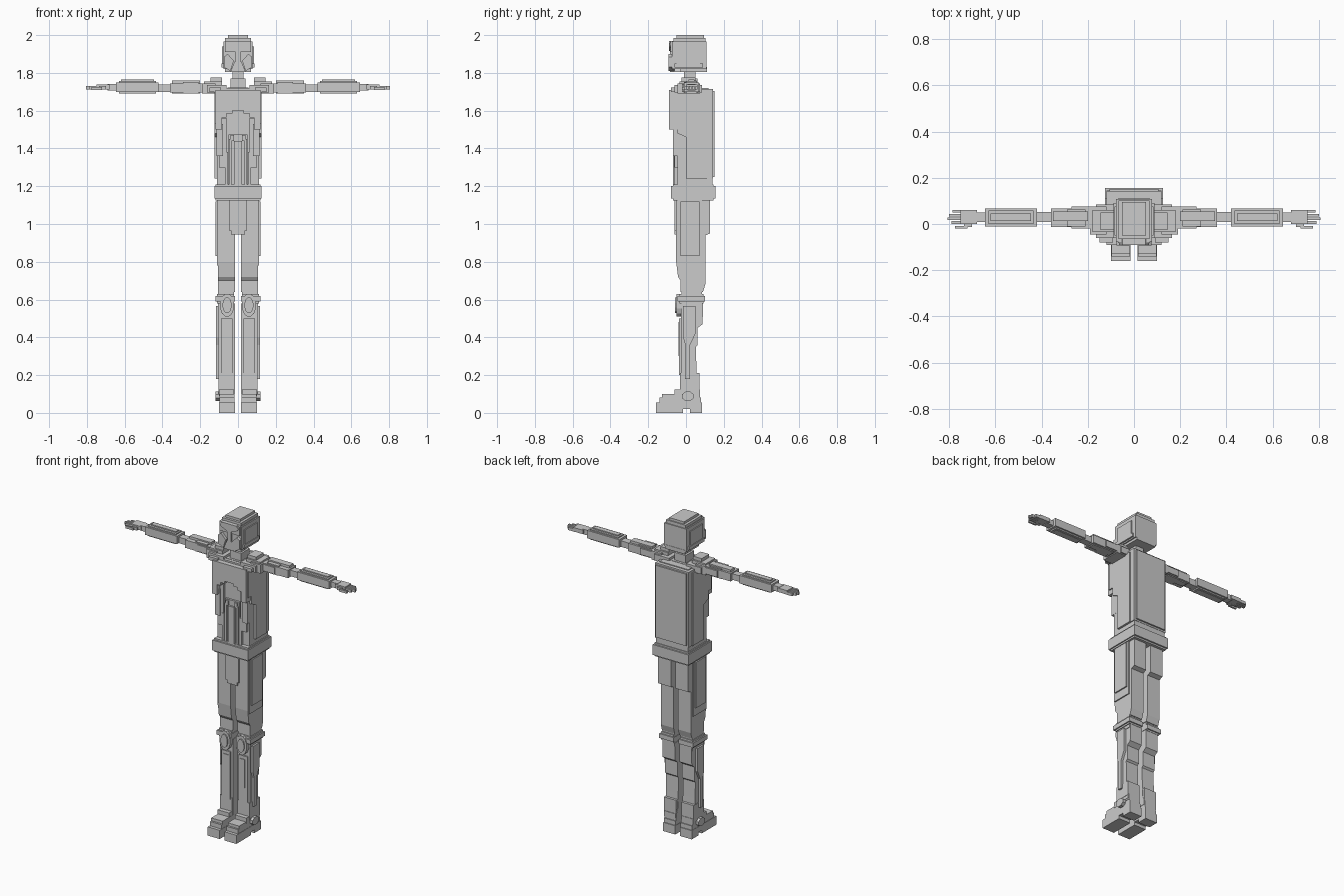
import bpy, bmesh, math
from mathutils import Matrix, Vector

grey = bpy.data.materials.new("light_grey")
grey.diffuse_color = (0.6, 0.6, 0.6, 1)


def finish(name, bm):
    bmesh.ops.recalc_face_normals(bm, faces=bm.faces)
    me = bpy.data.meshes.new(name)
    bm.to_mesh(me)
    bm.free()
    me.materials.append(grey)
    ob = bpy.data.objects.new(name, me)
    bpy.context.collection.objects.link(ob)
    return ob


def mirror(ob):
    m = ob.modifiers.new("mirror", 'MIRROR')
    m.use_axis[0] = True
    m.use_mirror_merge = False


def boxes(name, items, both=False):
    """Blocks given as (x0, x1, y0, y1, z0, z1); both adds the other side."""
    bm = bmesh.new()
    for x0, x1, y0, y1, z0, z1 in items:
        c = Vector((x0 + x1, y0 + y1, z0 + z1)) / 2
        s = Matrix.Diagonal((x1 - x0, y1 - y0, z1 - z0, 1))
        bmesh.ops.create_cube(bm, size=1, matrix=Matrix.Translation(c) @ s)
    ob = finish(name, bm)
    if both:
        mirror(ob)
    return ob


def prism(name, pts, axis, a, b, both=False):
    """Extrude an outline: (y, z) along x, or (x, z) along y."""
    bm = bmesh.new()
    put = (lambda p, t: (t, p[0], p[1])) if axis == 'x' else (lambda p, t: (p[0], t, p[1]))
    f = bm.faces.new([bm.verts.new(put(p, a)) for p in pts])
    ext = bmesh.ops.extrude_face_region(bm, geom=[f])
    d = Vector(put((0, 0), b - a))
    bmesh.ops.translate(bm, vec=d, verts=[v for v in ext['geom'] if isinstance(v, bmesh.types.BMVert)])
    ob = finish(name, bm)
    if both:
        mirror(ob)
    return ob


def oval(cu, cv, ru, rv, n=12):
    return [(cu + ru * math.cos(math.tau * (i + .5) / n), cv + rv * math.sin(math.tau * (i + .5) / n))
            for i in range(n)]


# helmet: stepped dome, flared rim, side panels
boxes("helmet", [
    (-.078, .078, -.075, .108, 1.82, 1.965),
    (-.068, .068, -.065, .102, 1.96, 1.985),
    (-.052, .052, -.05, .095, 1.98, 2.0),
    (-.07, .07, -.083, .10, 1.91, 1.968),
    (-.07, .07, -.03, .11, 1.805, 1.83)])
boxes("helmet_side_panel", [(.07, .084, -.05, .075, 1.83, 1.94),
                            (.07, .088, -.06, .09, 1.828, 1.85)], True)
# face: brow, cheeks, nose ridge and mouth guard
prism("cheek", [(.04, 1.81), (.075, 1.83), (.075, 1.885), (.055, 1.90), (.022, 1.865)], 'y', -.092, -.06, True)
prism("brow", [(0, 1.915), (.02, 1.925), (.055, 1.94), (.065, 1.955), (.05, 1.97), (0, 1.97)], 'y', -.09, -.06, True)
boxes("nose_ridge", [(-.012, .012, -.086, -.06, 1.86, 1.93)])
prism("mouth_guard", [(-.04, 1.805), (.04, 1.805), (.018, 1.86), (-.018, 1.86)], 'y', -.086, -.03)

# neck
boxes("neck", [(-.04, .04, -.025, .06, 1.70, 1.77), (-.028, .028, -.01, .05, 1.76, 1.82),
               (-.055, .055, -.04, .075, 1.70, 1.722)])

# torso
boxes("torso", [(-.112, .112, -.045, .14, 1.18, 1.705), (-.10, .10, -.06, .12, 1.69, 1.72)])
boxes("back_plate", [(-.118, .118, .05, .142, 1.24, 1.715), (-.106, .106, .10, .152, 1.25, 1.705)])
prism("chest_plate", [(0, 1.60), (.03, 1.60), (.03, 1.585), (.06, 1.585), (.06, 1.565), (.085, 1.565),
                      (.085, 1.50), (.118, 1.50), (.118, 1.71), (0, 1.71)], 'y', -.09, 0, True)
prism("torso_side", [(-.075, 1.70), (-.075, 1.53), (-.045, 1.53), (-.045, 1.48), (0, 1.46), (0, 1.24),
                     (.11, 1.24), (.11, 1.70)], 'x', .10, .125, True)
boxes("ribs", [(.06, .10, -.06, 0, 1.30, 1.56), (.08, .113, -.068, 0, 1.36, 1.53)], True)
boxes("abdomen", [(-.05, .05, -.058, 0, 1.19, 1.475), (-.022, .022, -.07, 0, 1.19, 1.44)])
boxes("abdomen_strip", [(.034, .048, -.068, 0, 1.19, 1.45), (.022, .04, -.068, 0, 1.44, 1.47),
                        (.052, .068, -.064, 0, 1.19, 1.38)], True)

# belt and loin cloth
boxes("belt", [(-.125, .125, -.08, .155, 1.135, 1.20), (-.118, .118, -.07, .145, 1.125, 1.21)])
boxes("loin_cloth", [(-.047, .047, -.06, -.02, .965, 1.14), (-.036, .036, -.06, -.02, .945, .97)])

# legs
prism("thigh", [(-.052, 1.14), (-.052, .80), (-.042, .72), (-.028, .70), (-.028, .64), (.09, .64), (.102, .68),
                (.102, .94), (.128, .95), (.128, 1.14)], 'x', .016, .105, True)
boxes("thigh_side_plate", [(.09, .112, -.045, .085, .78, 1.13), (.09, .12, -.03, .072, .83, 1.12)], True)
boxes("knee", [(.02, .105, -.025, .085, .56, .66), (.017, .118, -.045, .10, .59, .618),
               (.022, .11, -.035, .092, .58, .63)], True)
prism("knee_pad", oval(.058, .57, .038, .062), 'y', -.05, 0, True)
prism("knee_pad_centre", oval(.058, .57, .024, .042), 'y', -.058, 0, True)
prism("shin", [(-.026, .58), (-.028, .10), (.07, .10), (.07, .13), (.058, .16), (.055, .25), (.052, .35), (.062, .36),
               (.062, .45), (.088, .47), (.09, .58)], 'x', .016, .102, True)
boxes("shin_front_plate", [(.03, .09, -.036, 0, .20, .50), (.04, .075, -.04, 0, .30, .48)], True)
prism("shin_side_strip", [(-.015, .565), (-.015, .40), (-.004, .36), (-.004, .18), (.022, .18), (.022, .36),
                          (.05, .42), (.05, .565)], 'x', .09, .116, True)

# boots: stepped toe, split sole, ankle disc
boxes("boot", [
    (.016, .10, -.16, -.015, 0, .05), (.016, .10, .02, .085, 0, .05),
    (.016, .10, -.16, .085, .02, .055), (.018, .098, -.14, .08, .05, .082),
    (.018, .098, -.128, .075, .08, .10), (.02, .10, -.06, .075, .09, .125),
    (.018, .104, -.033, .072, .12, .21)], True)
prism("ankle_disc", oval(.01, .088, .034, .026, 8), 'x', .09, .118, True)

# shoulders and arms
boxes("shoulder", [(.06, .165, -.06, .085, 1.695, 1.735), (.085, .18, -.035, .06, 1.70, 1.755),
                   (.085, .145, -.025, .05, 1.74, 1.775), (.12, .19, -.045, .075, 1.69, 1.745),
                   (.09, .15, -.08, .08, 1.70, 1.722)], True)
boxes("upper_arm", [(.18, .36, -.014, .068, 1.695, 1.745), (.18, .27, -.02, .075, 1.70, 1.74),
                    (.20, .35, .014, .055, 1.69, 1.76), (.21, .29, -.01, .062, 1.69, 1.752)], True)
boxes("elbow", [(.34, .44, .008, .052, 1.70, 1.738)], True)
boxes("forearm", [(.42, .645, -.01, .068, 1.70, 1.75), (.435, .63, 0, .058, 1.692, 1.757),
                  (.445, .62, .014, .045, 1.69, 1.764)], True)
boxes("wrist", [(.63, .69, .008, .05, 1.708, 1.74)], True)

# hands: palm, four fingers, thumb
boxes("hand", [(.68, .75, 0, .06, 1.713, 1.738)], True)
boxes("finger", [(.74, e, y, y + .011, 1.712, 1.73)
                 for y, e in ((.049, .785), (.033, .80), (.017, .806), (.001, .79))], True)
boxes("thumb", [(.70, .735, -.012, .01, 1.712, 1.73), (.72, .775, -.02, -.009, 1.71, 1.725)], True)
